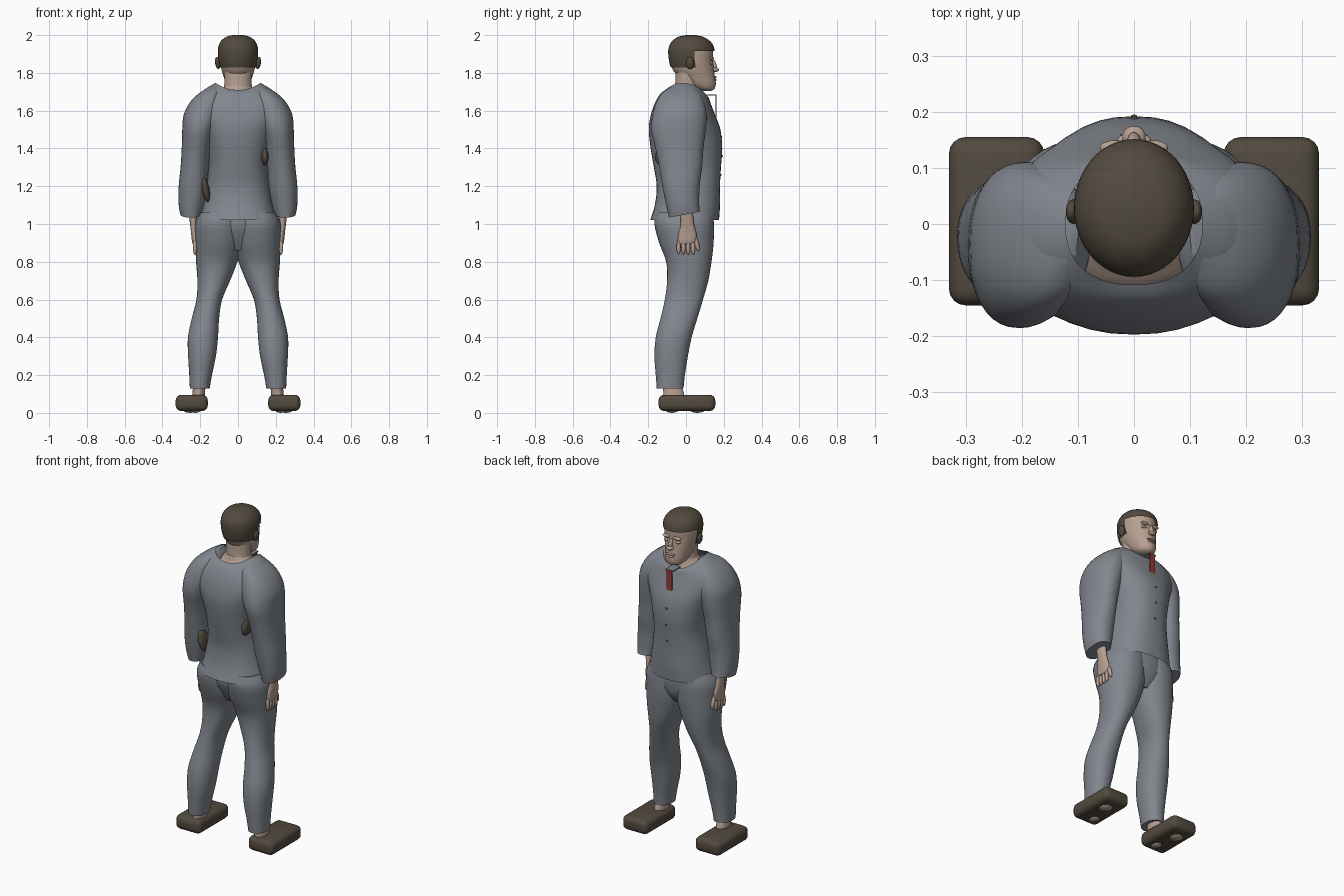
import bpy, bmesh, math
from mathutils import Vector

if "Cube" in bpy.data.objects:
    bpy.data.objects.remove(bpy.data.objects["Cube"])


def material(name, rgb):
    m = bpy.data.materials.new(name)
    m.use_nodes = True
    m.diffuse_color = (*rgb, 1)
    m.node_tree.nodes["Principled BSDF"].inputs["Base Color"].default_value = (*rgb, 1)
    return m


CLOTH = material("grey cloth", (0.22, 0.24, 0.27))
SKIN = material("skin", (0.47, 0.35, 0.28))
BROWN = material("dark brown", (0.085, 0.068, 0.048))
RED = material("red", (0.28, 0.04, 0.035))


def finish(bm, name, mat, angle=50):
    bmesh.ops.recalc_face_normals(bm, faces=bm.faces)
    mesh = bpy.data.meshes.new(name)
    bm.to_mesh(mesh)
    bm.free()
    mesh.materials.append(mat)
    ob = bpy.data.objects.new(name, mesh)
    bpy.context.collection.objects.link(ob)
    bpy.ops.object.select_all(action="DESELECT")
    ob.select_set(True)
    bpy.context.view_layer.objects.active = ob
    bpy.ops.object.shade_smooth_by_angle(angle=math.radians(angle))
    return ob


def smooth_path(keys, steps):
    """Catmull-Rom interpolation through the sections."""
    keys = [tuple(k) + (0,) * (7 - len(k)) for k in keys]
    out = []
    for i in range(len(keys) - 1):
        a, b, c, d = (keys[max(i - 1, 0)], keys[i], keys[i + 1], keys[min(i + 2, len(keys) - 1)])
        for s in range(steps):
            t = s / steps
            out.append([q + (r - p) * t / 2 + (p - 2.5 * q + 2 * r - w / 2) * t * t
                        + (1.5 * (q - r) + (w - p) / 2) * t ** 3 for p, q, r, w in zip(a, b, c, d)])
    return out + [list(keys[-1])]


def loft(name, keys, mat, side=1, power=2.0, steps=4, n=40, caps=True, grow=0, keep=None):
    """Sections are z, x min, x max, y min, y max, slope along y, saddle."""
    bm = bmesh.new()
    rings = []
    for z, x0, x1, y0, y1, slope, saddle in smooth_path(keys, steps):
        ring = []
        for k in range(n):
            c, s = math.cos(math.tau * k / n), math.sin(math.tau * k / n)
            e = 2 / power
            x = (x0 + x1) / 2 + ((x1 - x0) / 2 + grow) * math.copysign(abs(c) ** e, c)
            y = (y0 + y1) / 2 + ((y1 - y0) / 2 + grow) * math.copysign(abs(s) ** e, s)
            ring.append(bm.verts.new((side * x, y, z + grow + slope * s - saddle * s * s)))
        rings.append(ring)
    for a, b in zip(rings, rings[1:]):
        for k in range(n):
            bm.faces.new((a[k], a[(k + 1) % n], b[(k + 1) % n], b[k]))
    if caps:
        bm.faces.new(rings[0])
        bm.faces.new(rings[-1])
    if keep:
        drop = [f for f in bm.faces if not keep(f.calc_center_median())]
        bmesh.ops.delete(bm, geom=drop, context="FACES")
    return finish(bm, name, mat)


def blob(name, loc, radii, mat, direction=None):
    bm = bmesh.new()
    bmesh.ops.create_uvsphere(bm, u_segments=20, v_segments=12, radius=1)
    bmesh.ops.scale(bm, vec=radii, verts=bm.verts)
    if direction:
        q = Vector((0, 0, 1)).rotation_difference(Vector(direction))
        bmesh.ops.rotate(bm, matrix=q.to_matrix(), verts=bm.verts)
    bmesh.ops.translate(bm, vec=loc, verts=bm.verts)
    return finish(bm, name, mat)


def box(name, loc, size, mat, bevel=0):
    bm = bmesh.new()
    bmesh.ops.create_cube(bm, size=1)
    bmesh.ops.scale(bm, vec=size, verts=bm.verts)
    bmesh.ops.translate(bm, vec=loc, verts=bm.verts)
    if bevel:
        bmesh.ops.bevel(bm, geom=bm.edges[:], offset=bevel, segments=4, profile=0.5, affect="EDGES")
    return finish(bm, name, mat)


def sym(z, x, y0, y1, *rest):
    return (z, -x, x, y0, y1, *rest)


# Jacket body, open at the neck and hem
jacket = loft("jacket_body", [
    sym(1.02, .205, -.19, .175), sym(1.1, .185, -.165, .18), sym(1.2, .168, -.155, .18),
    sym(1.3, .158, -.17, .185), sym(1.4, .17, -.187, .192), sym(1.5, .2, -.197, .182),
    sym(1.58, .24, -.187, .155, 0, .005), sym(1.65, .24, -.165, .13, 0, .01),
    sym(1.71, .18, -.135, .12, -.01, .03), sym(1.745, .122, -.108, .11, -.015, .05)],
    CLOTH, power=2.35, caps=False)
loft("chest_skin", [sym(1.6, .16, -.12, .09), sym(1.66, .14, -.115, .1, -.01, .02),
                    sym(1.705, .09, -.08, .08, 0, .02), sym(1.73, .07, -.06, .07)], SKIN)

# Trousers waist
loft("trousers_waist", [sym(.86, .1, -.09, .1), sym(.92, .17, -.125, .135),
                        sym(1.0, .2, -.155, .147), sym(1.1, .17, -.14, .14)], CLOTH)

for side, label in ((1, "left"), (-1, "right")):
    # Sleeve and hand
    loft(label + "_sleeve", [
        (1.735, .1, .13, -.06, .03), (1.7, .08, .195, -.12, .07), (1.65, .08, .25, -.155, .095),
        (1.58, .09, .287, -.177, .11), (1.5, .12, .295, -.185, .105), (1.4, .142, .298, -.162, .092),
        (1.3, .155, .304, -.142, .085), (1.2, .163, .314, -.125, .072), (1.1, .18, .314, -.105, .07),
        (1.05, .195, .305, -.09, .074, .016)], CLOTH, side, 2.2)
    loft(label + "_palm", [(1.09, .215, .265, -.035, .035), (1.0, .216, .254, -.028, .042),
                           (.95, .212, .248, -.04, .055), (.91, .214, .244, -.042, .05),
                           (.895, .22, .24, -.035, .035)], SKIN, side)
    for i in range(4):
        y = -.034 + .022 * i
        blob(f"{label}_finger_{i}", (side * .228, y * 1.15, .877), (.011, .011, .04), SKIN,
             (0, -y * .6, 1))
    blob(label + "_thumb", (side * .222, .055, .9), (.012, .012, .045), SKIN, (0, -.3, 1))

    # Leg, ankle, foot and shoe
    loft(label + "_trouser_leg", [
        (1.06, -.02, .2, -.155, .14), (1.0, -.03, .227, -.167, .148), (.9, -.025, .226, -.142, .146),
        (.8, .003, .222, -.105, .135), (.7, .042, .215, -.1, .118), (.6, .084, .22, -.112, .09),
        (.5, .1, .245, -.135, .06), (.4, .106, .265, -.16, .03), (.3, .117, .264, -.167, .01),
        (.2, .138, .258, -.16, -.006), (.13, .15, .255, -.155, -.013)], CLOTH, side, 2.15)
    loft(label + "_ankle", [(.05, .175, .245, -.13, -.01), (.1, .175, .242, -.12, -.01),
                            (.16, .17, .235, -.125, -.03)], SKIN, side)
    box(label + "_shoe", (side * .245, .005, .053), (.17, .3, .086), BROWN, .03)
    blob(label + "_heel", (side * .225, -.075, .03), (.035, .045, .03), SKIN)
    blob(label + "_foot_ball", (side * .255, .06, .03), (.045, .05, .03), SKIN)

    # Ear and eyelid
    blob(label + "_ear", (side * .108, .022, 1.852), (.013, .022, .033), BROWN, (side * .15, 0, 1))
    blob(label + "_eyelid", (side * .037, .132, 1.852), (.017, .012, .008), SKIN)
    blob(label + "_brow", (side * .035, .136, 1.876), (.026, .013, .009), SKIN)

# Head, neck and face
loft("neck", [sym(1.66, .085, -.075, .085), sym(1.73, .073, -.058, .07), sym(1.86, .073, -.055, .07)], SKIN)
HEAD = [sym(1.703, .02, .085, .13), sym(1.715, .045, .05, .15), sym(1.74, .062, .0, .158),
        sym(1.78, .076, -.04, .153), sym(1.82, .088, -.072, .148), sym(1.87, .097, -.084, .143),
        sym(1.92, .098, -.085, .142), sym(1.955, .086, -.07, .125), sym(1.98, .06, -.04, .09),
        sym(1.99, .03, -.005, .055), sym(1.993, .004, .02, .03)]
loft("head", HEAD, SKIN, n=48)
loft("hair", HEAD, BROWN, n=48, grow=.008,
     keep=lambda c: c.z > 1.915 or c.z > 1.83 and c.y < .052)
blob("nose_bridge", (0, .148, 1.84), (.012, .014, .032), SKIN, (0, -.25, 1))
blob("nose_tip", (0, .155, 1.817), (.021, .02, .012), SKIN)
blob("upper_lip", (0, .15, 1.777), (.03, .012, .006), SKIN)
blob("lower_lip", (0, .15, 1.763), (.026, .012, .007), SKIN)

# Collar strip, tie and buttons
box("collar_strip", (0, .125, 1.682), (.05, .07, .006), CLOTH)
box("tie", (0, .158, 1.62), (.036, .006, .13), RED)
for i, (z, y) in enumerate(((1.46, .188), (1.36, .191), (1.26, .184))):
    blob(f"button_{i}", (0, y, z), (.006, .004, .006), BROWN)

# Dark lining showing at the back beside the arms
blob("right_lining_patch", (-.172, -.085, 1.185), (.02, .045, .07), BROWN, (-.2, 0, 1))
blob("left_lining_patch", (.143, -.125, 1.355), (.018, .04, .045), BROWN)
